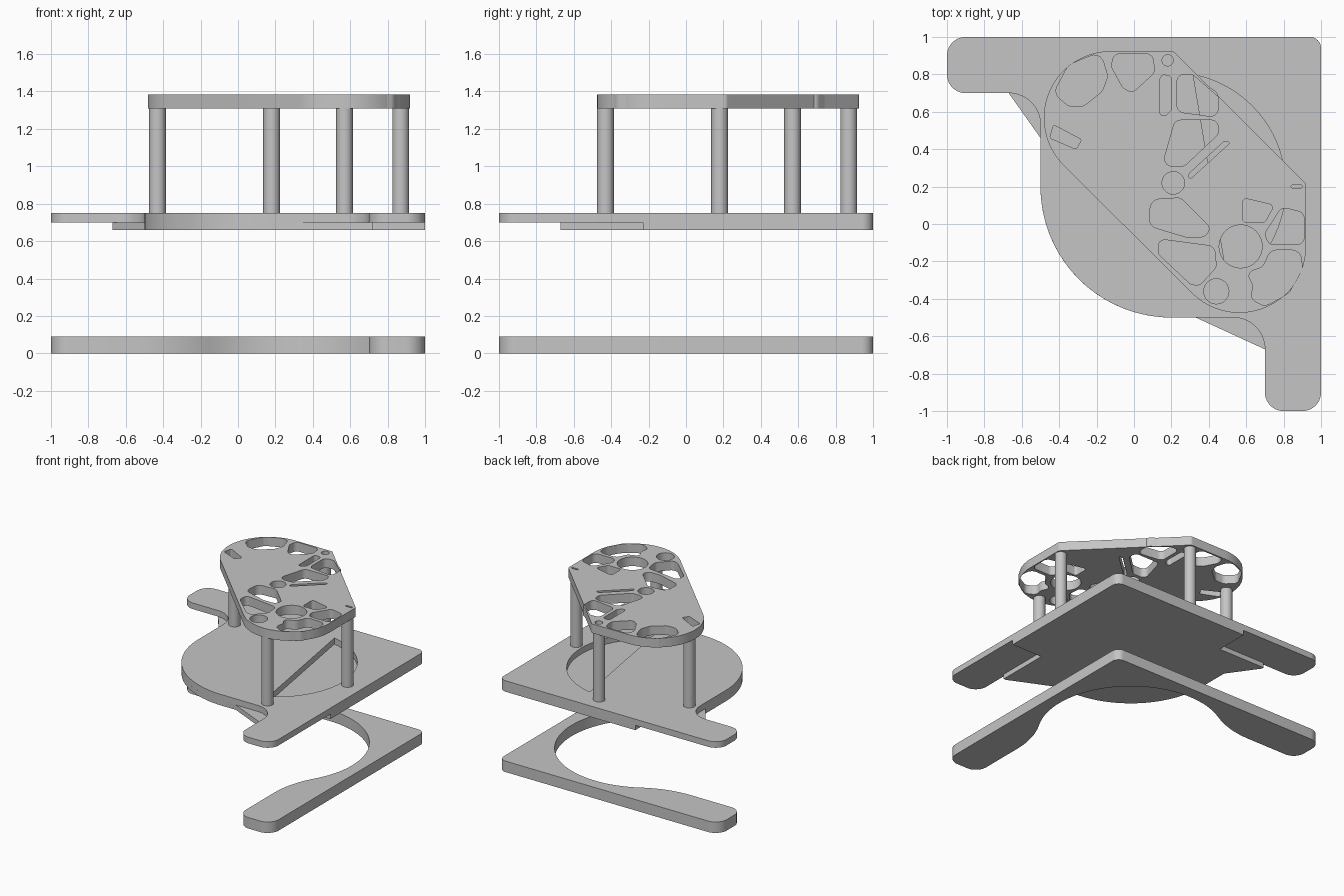
import bpy
import math
from mathutils import Vector

cube = bpy.data.objects.get("Cube")
if cube:
    bpy.data.objects.remove(cube, do_unlink=True)

grey = bpy.data.materials.new("plain_grey")
grey.use_nodes = True
grey.diffuse_color = (.56, .56, .56, 1)
grey.node_tree.nodes["Principled BSDF"].inputs["Base Color"].default_value = grey.diffuse_color


def rounded(corners, default_radius=0.0, steps=8):
    """Turn (x, y[, radius]) corners into an outline with rounded corners."""
    outline = []
    count = len(corners)
    for i, corner in enumerate(corners):
        point = Vector(corner[:2])
        radius = corner[2] if len(corner) > 2 else default_radius
        back = Vector(corners[i - 1][:2]) - point
        ahead = Vector(corners[(i + 1) % count][:2]) - point
        half = back.angle(ahead) / 2
        if radius <= 0 or half > math.pi / 2 - .02:
            outline.append(point)
            continue
        reach = min(radius / math.tan(half), .48 * back.length, .48 * ahead.length) \
            if len(corner) < 3 else radius / math.tan(half)
        radius = reach * math.tan(half)
        back.normalize()
        ahead.normalize()
        centre = point + (back + ahead).normalized() * (radius / math.sin(half))
        start = point + back * reach - centre
        end = point + ahead * reach - centre
        for k in range(steps + 1):
            outline.append(centre + start.lerp(end, k / steps).normalized() * radius)
    return outline


def arc(cx, cy, radius, first, last, steps=32):
    """Points along an arc, angles in degrees."""
    angles = [math.radians(first + (last - first) * k / steps) for k in range(steps + 1)]
    return [Vector((cx + radius * math.cos(a), cy + radius * math.sin(a))) for a in angles]


def circle(cx, cy, radius):
    return arc(cx, cy, radius, 0, 360)[:-1]


def finish(obj):
    obj.data.materials.clear()
    obj.data.materials.append(grey)
    bpy.ops.object.select_all(action='DESELECT')
    obj.select_set(True)
    bpy.context.view_layer.objects.active = obj
    bpy.ops.object.shade_smooth_by_angle(angle=math.radians(30))


def slab(name, outlines, bottom, top):
    """Extrude a flat outline; further outlines become holes."""
    curve = bpy.data.curves.new(name + "_profile", 'CURVE')
    curve.dimensions = '2D'
    curve.fill_mode = 'BOTH'
    curve.extrude = (top - bottom) / 2
    for outline in outlines:
        spline = curve.splines.new('POLY')
        spline.points.add(len(outline) - 1)
        for target, p in zip(spline.points, outline):
            target.co = (p[0], p[1], 0, 1)
        spline.use_cyclic_u = True
    helper = bpy.data.objects.new(name + "_profile", curve)
    bpy.context.collection.objects.link(helper)
    bpy.context.view_layer.update()
    evaluated = helper.evaluated_get(bpy.context.evaluated_depsgraph_get())
    mesh = bpy.data.meshes.new_from_object(evaluated)
    bpy.data.objects.remove(helper, do_unlink=True)
    obj = bpy.data.objects.new(name, mesh)
    obj.location.z = (top + bottom) / 2
    bpy.context.collection.objects.link(obj)
    finish(obj)


# Base: angle plate with a round bite blended into both arms
bite = [tuple(p) for p in arc(.2, .2, .7, 120, -30, 40)]
base = [(1, 1, .06), (-1, 1, .1), (-1, .7, .1), (-.334, .7, .75)]
base += bite + [(.7, -.334, .75), (.7, -1, .1), (1, -1, .1)]
slab("base_plate", [rounded(base)], 0, .09)

# Middle plate, lower layer: thick body with webs beside the arms
body = [(1, 1, .06), (-.24, 1), (-.24, .72), (-.67, .72), (-.67, .7), (-.5, .46),
        (-.5, -.5, .7), (.33, -.5), (.7, -.67), (.72, -.67), (.72, -.23), (1, -.23)]
slab("middle_plate_body", [rounded(body, steps=32)], .66, .70)

# Middle plate, upper layer: round lobe, two arms and a shallow recess
deck = [(1, 1, .06), (-1, 1, .1), (-1, .7, .1), (-.5, .7, .17), (-.5, -.5, .7),
        (.7, -.5, .17), (.7, -1, .1), (1, -1, .1)]
slab("middle_plate_deck", [rounded(deck, steps=24), arc(.2, .2, .61, -60, 79)], .70, .75)

# Four posts
for i, (x, y) in enumerate([(-.43, .57), (.18, .87), (.87, .18), (.57, -.43)]):
    bpy.ops.mesh.primitive_cylinder_add(vertices=32, radius=.045, depth=.56,
                                        location=(x, y, 1.03))
    post = bpy.context.object
    post.name = "post_" + str(i + 1)
    finish(post)

# Top plate: lozenge with rounded ends and lightening holes
top_outline = arc(-.125, .567, .357, 225, 90) + \
    rounded([(.1, .924), (.21, .924, .03), (.92, .215, .03), (.92, .1)])[1:-1] + \
    arc(.563, -.118, .357, 0, -135)
holes = [circle(*c) for c in [(.18, .875, .03), (.21, .22, .06), (.57, -.12, .115), (.44, -.36, .067)]]


def hole(radius, *corners):
    holes.append(rounded(corners, radius, 5))


# Holes in the back end
hole(.05, (-.43, .7), (-.35, .85), (-.18, .92), (-.14, .79), (-.17, .71), (-.27, .63), (-.35, .63))
hole(.04, (-.11, .91), (.1, .91), (.11, .81), (-.01, .7), (-.06, .73), (-.12, .84))
hole(.02, (.14, .8), (.2, .79), (.2, .61), (.17, .58), (.14, .58))
hole(.04, (.23, .8), (.31, .8), (.45, .7), (.45, .57), (.23, .6))
hole(.01, (-.45, .46), (-.43, .53), (-.28, .45), (-.31, .4))
# Holes across the middle
hole(.04, (.22, .555), (.45, .555), (.45, .48), (.27, .31), (.15, .31))
hole(.01, (.295, .235), (.52, .44), (.48, .44), (.295, .27))
hole(.05, (.08, -.01), (.09, .13), (.25, .14), (.41, -.02), (.38, -.07), (.28, -.07))
# Holes in the front end
hole(.04, (.13, -.08), (.43, -.12), (.44, -.23), (.35, -.33), (.3, -.32), (.13, -.16))
hole(.02, (.58, .14), (.75, .1), (.7, .01), (.58, .01))
hole(.04, (.7, -.05), (.79, .09), (.91, .06), (.91, -.11), (.72, -.11))
hole(.05, (.6, -.26), (.69, -.23), (.73, -.14), (.89, -.14), (.9, -.24),
     (.83, -.37), (.7, -.44), (.62, -.4), (.64, -.33))
hole(.007, (.84, .193), (.9, .193), (.9, .208), (.84, .208))
slab("top_plate", [top_outline] + holes, 1.31, 1.385)
